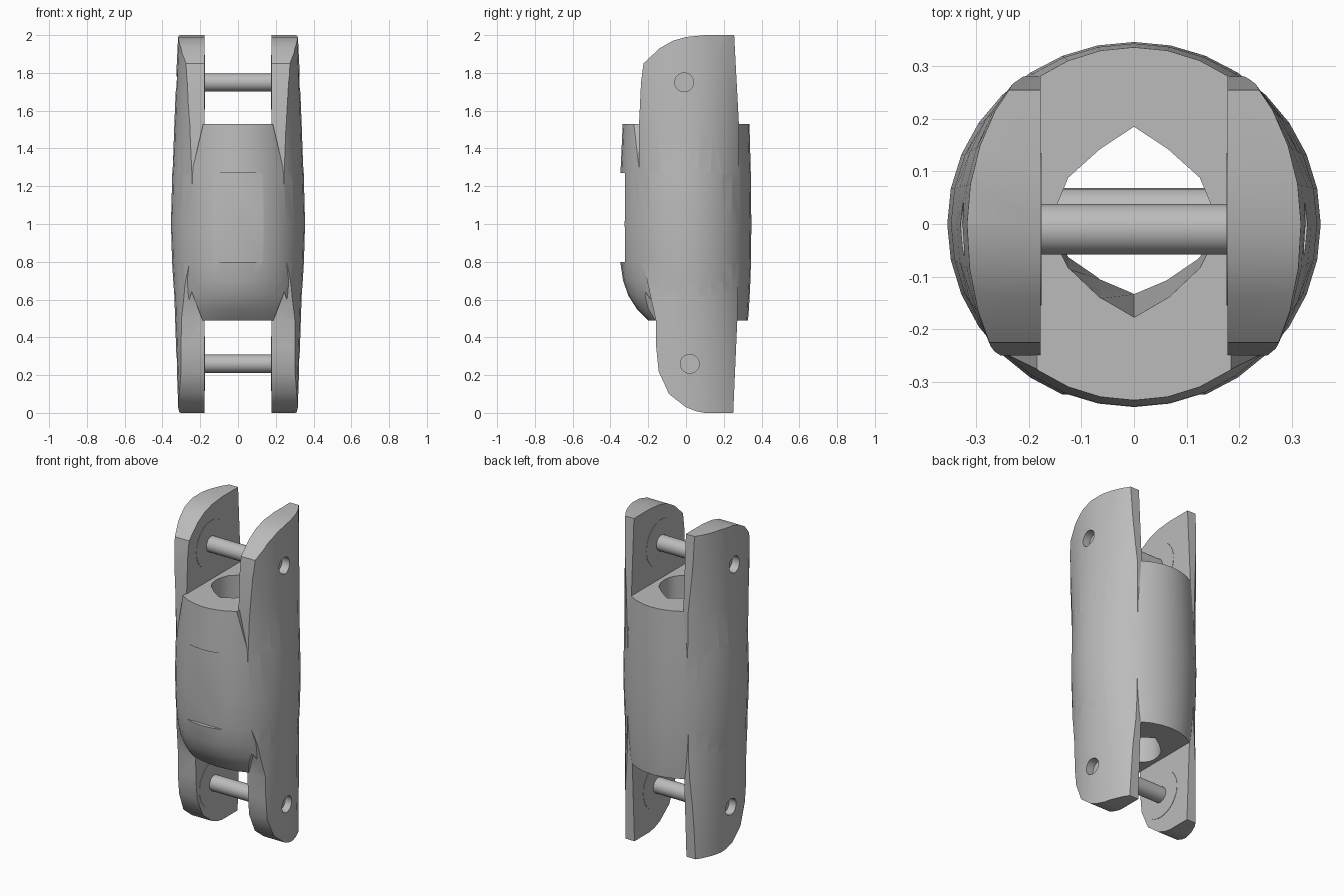
import bpy, bmesh, math

if "Cube" in bpy.data.objects:
    bpy.data.objects.remove(bpy.data.objects["Cube"])

metal = bpy.data.materials.new("light_grey_metal")
metal.diffuse_color = (0.5, 0.5, 0.5, 1)
metal.use_nodes = True
metal.node_tree.nodes["Principled BSDF"].inputs["Base Color"].default_value = metal.diffuse_color


def loft(name, rings):
    """Closed skin over a stack of rings with equal point counts."""
    bm = bmesh.new()
    vs = [[bm.verts.new(p) for p in r] for r in rings]
    n = len(vs[0])
    for a, b in zip(vs, vs[1:]):
        for i in range(n):
            j = (i + 1) % n
            bm.faces.new((a[i], a[j], b[j], b[i]))
    bm.faces.new(vs[0][::-1])
    bm.faces.new(vs[-1])
    bmesh.ops.recalc_face_normals(bm, faces=bm.faces)
    me = bpy.data.meshes.new(name)
    bm.to_mesh(me)
    bm.free()
    me.materials.append(metal)
    ob = bpy.data.objects.new(name, me)
    bpy.context.collection.objects.link(ob)
    return ob


def prism(name, pts, axis, a, b):
    if axis == 'x':
        return loft(name, [[(d, p, q) for p, q in pts] for d in (a, b)])
    return loft(name, [[(p, d, q) for p, q in pts] for d in (a, b)])


def circle(y, z, r, n=24):
    return [(y + r * math.cos(math.tau * i / n), z + r * math.sin(math.tau * i / n))
            for i in range(n)]


def oval(z, rx, front, back, n=32):
    ring = []
    for i in range(n):
        t = math.tau * i / n
        s = math.sin(t)
        ring.append((rx * math.cos(t), s * (back if s > 0 else front), z))
    return ring


def boolean(ob, other, op):
    m = ob.modifiers.new("cut", 'BOOLEAN')
    m.operation, m.object, m.solver = op, other, 'EXACT'
    bpy.context.view_layer.objects.active = ob
    bpy.ops.object.modifier_apply(modifier=m.name)
    bpy.data.objects.remove(other)


def smooth(ob, angle=28):
    bpy.ops.object.select_all(action='DESELECT')
    ob.select_set(True)
    bpy.context.view_layer.objects.active = ob
    bpy.ops.object.shade_smooth_by_angle(angle=math.radians(angle))


PINS = [("upper", -0.01, 1.75), ("lower", 0.02, 0.26)]

# Barrel: bulged middle, front swept in at the bottom
body = loft("limb_body", [oval(*r) for r in [
    (0.49, 0.325, 0.20, 0.328), (0.55, 0.332, 0.26, 0.333), (0.62, 0.337, 0.305, 0.337),
    (0.70, 0.343, 0.333, 0.341), (0.80, 0.349, 0.348, 0.344), (1.0, 0.355, 0.351, 0.346),
    (1.27, 0.348, 0.347, 0.343), (1.53, 0.327, 0.335, 0.336)]])

# Pointed hole down through the barrel
half = [(0, 0.185), (0.065, 0.142), (0.125, 0.088), (0.145, 0.04), (0.15, 0),
        (0.145, -0.045), (0.125, -0.085), (0.065, -0.142), (0, -0.18)]
outline = half + [(-x, y) for x, y in half[-2:0:-1]]
boolean(body, loft("hole_cutter", [[(x, y if y > 0 else y * f, z) for x, y in outline]
                                   for z, f in ((0.4, 0.72), (1.6, 1.0))]), 'DIFFERENCE')

# Recessed front panel
boolean(body, prism("panel_cutter", [(-0.135, 0.8), (0.135, 0.8), (0.135, 1.27), (-0.135, 1.27)],
                    'y', -0.5, -0.324), 'DIFFERENCE')

# Side profile (y, z) of the two clevis cheeks
profile = [(0.255, 2.0), (0.10, 2.0), (0.0, 1.99), (-0.07, 1.97), (-0.14, 1.93),
           (-0.225, 1.85), (-0.238, 1.75), (-0.25, 1.5), (-0.25, 0.85), (-0.21, 0.72),
           (-0.18, 0.58), (-0.16, 0.49), (-0.158, 0.35), (-0.145, 0.22), (-0.09, 0.10),
           (0.0, 0.03), (0.05, 0.01), (0.10, 0.0), (0.25, 0.0), (0.272, 0.5), (0.28, 1.53)]

for s in (1, -1):
    # V notches where the cheeks run into the barrel front
    for z0, z1 in ((1.55, 1.27), (0.47, 0.64)):
        boolean(body, prism("notch_cutter", [(s * 0.18, z0), (s * 0.245, z1), (s * 0.30, z0)],
                            'y', -0.5, -0.08), 'DIFFERENCE')

for s in (1, -1):
    cheek = loft("cheek", [oval(*r) for r in [
        (-0.02, 0.316, 0.43, 0.39), (0.10, 0.319, 0.42, 0.385), (0.35, 0.328, 0.40, 0.37),
        (0.62, 0.337, 0.36, 0.35), (1.0, 0.351, 0.347, 0.342), (1.27, 0.346, 0.353, 0.348),
        (1.53, 0.337, 0.385, 0.362), (1.85, 0.324, 0.43, 0.38), (2.02, 0.316, 0.43, 0.39)]])
    boolean(cheek, prism("profile_cutter", profile, 'x', s * 0.178, s * 0.5), 'INTERSECT')
    # Blind bores over the pin ends
    for _, y, z in PINS:
        boolean(cheek, prism("bore_cutter", circle(y, z, 0.05), 'x', s * 0.275, s * 0.5),
                'DIFFERENCE')
    boolean(body, cheek, 'UNION')
smooth(body)

# Pins and thin washers on the inner cheek faces
for label, y, z in PINS:
    smooth(prism(label + "_pin", circle(y, z, 0.048), 'x', -0.2, 0.2))
    for side, s in (("right", 1), ("left", -1)):
        smooth(prism(f"{label}_{side}_washer", circle(y, z, 0.145, 32), 'x', s * 0.176, s * 0.19))
